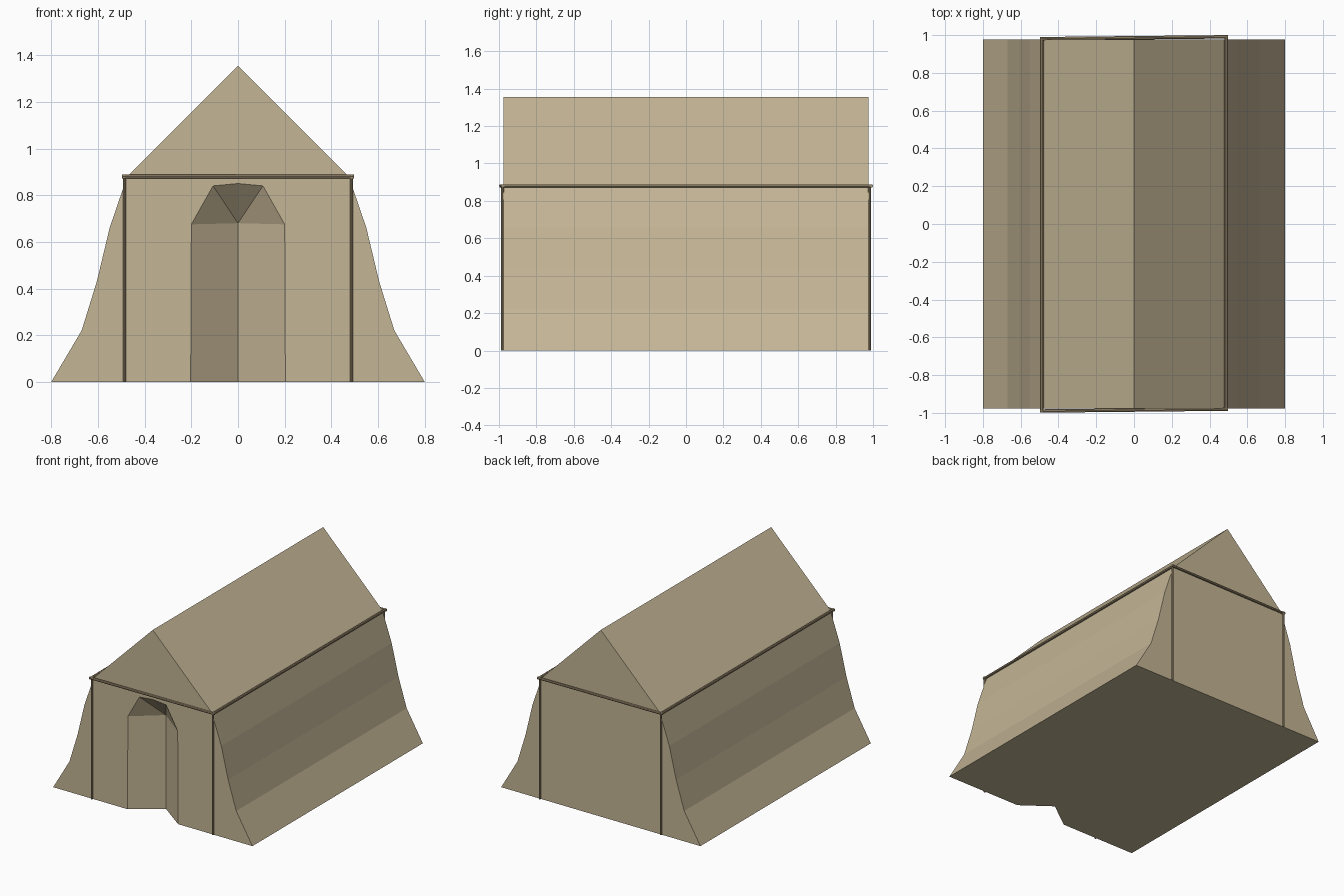
import bpy, bmesh
from mathutils import Vector

if "Cube" in bpy.data.objects:
    bpy.data.objects.remove(bpy.data.objects["Cube"])


def material(name, rgb):
    m = bpy.data.materials.new(name)
    m.diffuse_color = (*rgb, 1)
    m.use_nodes = True
    m.node_tree.nodes["Principled BSDF"].inputs["Base Color"].default_value = m.diffuse_color
    return m


canvas = material("canvas", (0.55, 0.46, 0.30))
wood = material("wood", (0.36, 0.28, 0.17))


def finish(name, bm, mat):
    mesh = bpy.data.meshes.new(name)
    bm.to_mesh(mesh)
    bm.free()
    mesh.materials.append(mat)
    ob = bpy.data.objects.new(name, mesh)
    bpy.context.collection.objects.link(ob)
    return ob


# Canvas body: flared wall profile, gabled roof, doorway folded inwards at the front
half = [(0.8, 0), (0.67, 0.22), (0.605, 0.43), (0.55, 0.66), (0.475, 0.88)]
outline = half + [(0, 1.355)] + [(-x, z) for x, z in reversed(half)]
door_half = [(0.203, 0), (0.2, 0.675), (0.107, 0.84)]
door = [(-x, z) for x, z in door_half] + [(0, 0.85)] + door_half[::-1]
F, B = -0.977, 0.977

bm = bmesh.new()
front = [bm.verts.new((x, F, z)) for x, z in outline]
back = [bm.verts.new((x, B, z)) for x, z in outline]
arch = [bm.verts.new((x, F, z)) for x, z in door]
fold_low = bm.verts.new((0, F + 0.15, 0))
fold_top = bm.verts.new((0, F + 0.15, 0.68))

front_face = bm.faces.new(front + arch)
bm.faces.new(back[::-1])
for i in range(len(front) - 1):
    bm.faces.new((front[i], back[i], back[i + 1], front[i + 1]))
floor = bm.faces.new((front[0], arch[6], fold_low, arch[0], front[-1], back[-1], back[0]))
# Doorway walls and hood
bm.faces.new((arch[0], fold_low, fold_top, arch[1]))
bm.faces.new((arch[6], arch[5], fold_top, fold_low))
for a, b in ((1, 2), (2, 3), (3, 4), (4, 5)):
    bm.faces.new((arch[a], fold_top, arch[b]))
bmesh.ops.recalc_face_normals(bm, faces=bm.faces[:])
bmesh.ops.triangulate(bm, faces=[front_face, floor])
finish("tent_canvas", bm, canvas)


# Round rods between two points
def rod(name, a, b, radius):
    a, b = Vector(a), Vector(b)
    bm = bmesh.new()
    bmesh.ops.create_cone(bm, cap_ends=True, segments=8, radius1=radius,
                          radius2=radius, depth=(b - a).length)
    ob = finish(name, bm, wood)
    ob.location = (a + b) / 2
    ob.rotation_mode = 'QUATERNION'
    ob.rotation_quaternion = (b - a).to_track_quat('Z', 'Y')


# Eaves frame, slightly skewed, with rods overlapping at the corners
Z, X = 0.88, 0.488
rod("front_eaves_rod", (-0.498, -0.99, Z), (0.498, -0.98, Z), 0.009)
rod("back_eaves_rod", (-0.498, 0.981, Z), (0.498, 0.991, Z), 0.009)
rod("left_eaves_rod", (-X, -0.997, Z), (-X, 0.988, Z), 0.009)
rod("right_eaves_rod", (X, -0.988, Z), (X, 0.998, Z), 0.009)

# Corner poles
for side, x in (("left", -0.486), ("right", 0.486)):
    for end, y in (("front", -0.981), ("back", 0.981)):
        rod(f"{end}_{side}_pole", (x, y, 0), (x, y, Z), 0.007)
